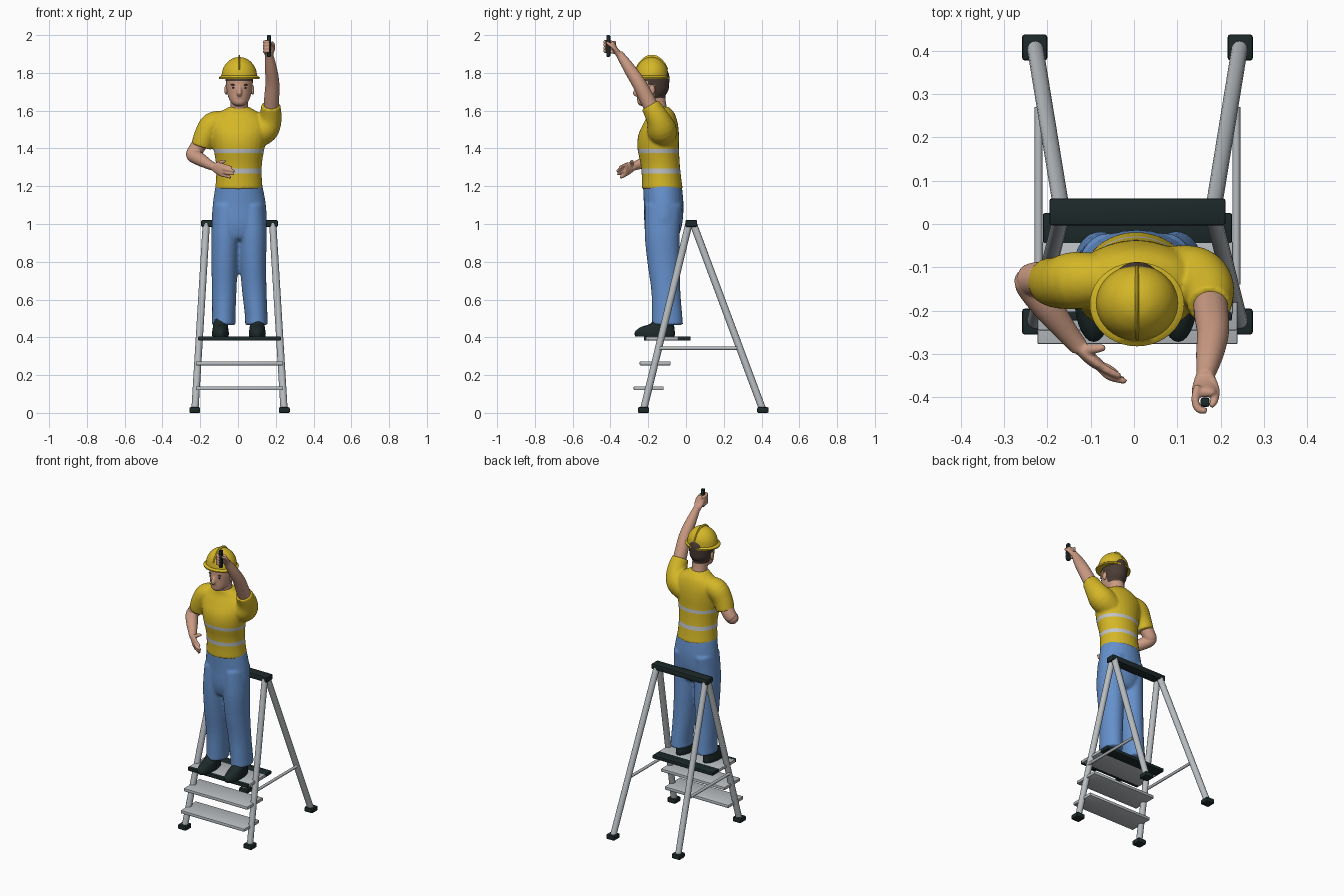
import bpy, bmesh, math
from mathutils import Vector

def mat(name, r, g, b):
    m = bpy.data.materials.new(name)
    m.diffuse_color = (r, g, b, 1)
    return m

YELLOW = mat("safety_yellow", 0.66, 0.47, 0.02)
BLUE = mat("denim_blue", 0.13, 0.28, 0.60)
SKIN = mat("skin", 0.60, 0.33, 0.23)
HAIR = mat("brown_hair", 0.07, 0.045, 0.035)
METAL = mat("aluminium", 0.48, 0.51, 0.53)
BLACK = mat("black_rubber", 0.012, 0.022, 0.022)
SILVER = mat("reflective_tape", 0.52, 0.55, 0.58)
LIP = mat("lips", 0.42, 0.17, 0.13)

def finish(name, bm, mats, angle=40):
    bmesh.ops.recalc_face_normals(bm, faces=bm.faces)
    me = bpy.data.meshes.new(name)
    bm.to_mesh(me)
    bm.free()
    for m in mats:
        me.materials.append(m)
    me.shade_smooth()
    me.set_sharp_from_angle(angle=math.radians(angle))
    ob = bpy.data.objects.new(name, me)
    bpy.context.collection.objects.link(ob)
    return ob

def box(name, c, s, m, bevel=0.004):
    bm = bmesh.new()
    bmesh.ops.create_cube(bm, size=1)
    for v in bm.verts:
        v.co = Vector(a * b + d for a, b, d in zip(v.co, s, c))
    bmesh.ops.bevel(bm, geom=bm.edges, offset=bevel, segments=2, affect='EDGES', profile=0.5)
    return finish(name, bm, [m], 30)

def blob(name, c, s, m):
    bm = bmesh.new()
    bmesh.ops.create_uvsphere(bm, u_segments=16, v_segments=10, radius=1)
    for v in bm.verts:
        v.co = Vector(a * b + d for a, b, d in zip(v.co, s, c))
    return finish(name, bm, [m])

def spline(p, sub):
    # smooth interpolation of ring positions and radii
    out = []
    for i in range(len(p) - 1):
        a, b, c, d = p[max(i - 1, 0)], p[i], p[i + 1], p[min(i + 2, len(p) - 1)]
        for k in range(sub):
            t = k / sub
            out.append([0.5 * (2 * q + (r - o) * t + (2 * o - 5 * q + 4 * r - s) * t * t
                        + (3 * q - o - 3 * r + s) * t ** 3) for o, q, r, s in zip(a, b, c, d)])
    return out + [list(p[-1])]

def loft(bm, rings, ref=None, n=28, sub=4):
    # rings are x, y, z, radius a, radius b; level rings unless ref is given
    rings = spline([r if len(r) == 5 else (*r, r[3]) for r in rings], sub)
    pos = [Vector(r[:3]) for r in rings]
    loops = []
    for i, r in enumerate(rings):
        u, w = Vector((1, 0, 0)), Vector((0, 1, 0))
        if ref:
            t = (pos[min(i + 1, len(pos) - 1)] - pos[max(i - 1, 0)]).normalized()
            u = t.cross(Vector(ref)).normalized()
            w = t.cross(u)
        loops.append([bm.verts.new(pos[i] + u * max(r[3], .001) * math.cos(2 * math.pi * k / n)
                      + w * max(r[4], .001) * math.sin(2 * math.pi * k / n)) for k in range(n)])
    for a, b in zip(loops, loops[1:]):
        for k in range(n):
            bm.faces.new((a[k], a[(k + 1) % n], b[(k + 1) % n], b[k]))
    bm.faces.new(loops[0])
    bm.faces.new(loops[-1])

def solid(name, rings, m, ref=None, n=28, sub=4):
    bm = bmesh.new()
    loft(bm, rings, ref, n, sub)
    return finish(name, bm, [m])

def fuse(name, parts, voxel, mats, cuts=(), rule=None, smooth=4):
    # melt overlapping lofts into one skin, cut it on planes and colour by rule
    bm = bmesh.new()
    for rings, ref in parts:
        loft(bm, rings, ref)
    ob = finish(name, bm, [])
    md = ob.modifiers.new("melt", 'REMESH')
    md.mode, md.voxel_size = 'VOXEL', voxel
    sm = ob.modifiers.new("soften", 'SMOOTH')
    sm.factor, sm.iterations = 0.5, smooth
    dg = bpy.context.evaluated_depsgraph_get()
    me = bpy.data.meshes.new_from_object(ob.evaluated_get(dg))
    bpy.data.objects.remove(ob)
    bm = bmesh.new()
    bm.from_mesh(me)
    for co, no in cuts:
        bmesh.ops.bisect_plane(bm, geom=bm.verts[:] + bm.edges[:] + bm.faces[:],
                               plane_co=co, plane_no=no)
    for f in bm.faces:
        f.material_index = rule(f.calc_center_median()) if rule else 0
    return finish(name, bm, mats, 60)

X, Y, Z = (1, 0, 0), (0, 1, 0), (0, 0, 1)
CX = 0.008

# step ladder
for s, side in ((-1, "left"), (1, "right")):
    for y, end in ((-0.225, "front"), (0.407, "rear")):
        solid(f"{end}_leg_{side}", [(CX + s * .236, y, .015, .019),
              (CX + s * .176, .027 + (-.012 if y < 0 else .012), 1.0, .019)], METAL, Y, 16, 1)
        box(f"{end}_foot_{side}", (CX + s * .237, y, .015), (.058, .06, .03), BLACK, .006)
    solid(f"side_brace_{side}", [(CX + s * .228, -.14, .342, .009),
          (CX + s * .228, .27, .342, .009)], METAL, Z, 12, 1)
box("top_rail", (CX, .028, 1.003), (.406, .062, .036), BLACK, .006)
box("lower_step", (CX, -.198, .13), (.462, .158, .02), METAL)
box("middle_step", (CX, -.163, .262), (.462, .164, .02), METAL)
box("platform", (CX, -.125, .394), (.44, .17, .02), METAL)
box("platform_front_edge", (CX, -.212, .394), (.436, .022, .023), BLACK)
box("platform_rear_edge", (CX, -.01, .394), (.436, .07, .022), BLACK)

# shoes
for x, name in ((-.093, "left"), (.102, "right")):
    solid("shoe_" + name, [(x, -.165, .405, .043, .104), (x, -.165, .42, .045, .107),
          (x, -.163, .435, .043, .103), (x, -.15, .455, .04, .088),
          (x, -.125, .475, .038, .06), (x, -.115, .52, .036, .05)], BLACK, sub=3)

# trousers
fuse("trousers", [
    ([(.005, -.125, 1.205, .124, .103), (.007, -.118, 1.1, .141, .105),
      (.007, -.12, 1.0, .143, .1), (.005, -.122, .93, .11, .08), (.005, -.122, .91, .06, .05)], None),
    ([(-.06, -.118, 1.1, .072, .098), (-.067, -.126, .95, .074, .093), (-.071, -.119, .8, .07, .086),
      (-.073, -.107, .65, .065, .077), (-.075, -.1, .52, .062, .08), (-.077, -.098, .465, .064, .083)], None),
    ([(.072, -.118, 1.1, .072, .098), (.078, -.126, .95, .074, .093), (.079, -.119, .8, .07, .086),
      (.086, -.107, .65, .065, .077), (.096, -.1, .52, .06, .08), (.098, -.098, .465, .061, .083)], None),
], .008, [BLUE])

# shirt with two reflective bands
def band(c):
    return int(1.268 < c.z < 1.294 or 1.376 < c.z < 1.398)

fuse("shirt", [
    ([(.005, -.125, 1.185, .126, .108), (.005, -.13, 1.25, .121, .104), (.005, -.137, 1.32, .122, .104),
      (.005, -.147, 1.40, .135, .110), (.005, -.145, 1.47, .148, .108), (.005, -.135, 1.53, .152, .092),
      (.005, -.13, 1.58, .118, .072), (.005, -.138, 1.61, .07, .058), (.005, -.142, 1.62, .055, .05)], None),
    ([(-.08, -.128, 1.54, .06), (-.135, -.13, 1.525, .066), (-.172, -.135, 1.47, .06),
      (-.194, -.132, 1.41, .055)], Y),
    ([(.08, -.125, 1.47, .075), (.14, -.13, 1.505, .078), (.17, -.15, 1.56, .062),
      (.174, -.19, 1.63, .05)], Y),
], .007, [YELLOW, SILVER], [((0, 0, z), Z) for z in (1.268, 1.294, 1.376, 1.398)], band)

# bent arm with open hand
fingers = []
for i in range(4):
    z = 1.31 - i * .017
    d = (.0, .012, .008, -.006)[i]
    fingers.append(([(-.085, -.322, z, .009), (-.06, -.338 - d, z - .005, .009),
                     (-.035 + d, -.35 - d, z - .012, .007), (-.031 + d, -.352 - d, z - .013, .003)], Z))
fuse("bent_arm", [
    ([(-.185, -.132, 1.45, .042), (-.225, -.128, 1.39, .04), (-.238, -.138, 1.365, .037),
      (-.2, -.19, 1.342, .035), (-.15, -.255, 1.313, .025), (-.125, -.285, 1.302, .021)], Z),
    ([(-.13, -.28, 1.303, .016, .022), (-.1, -.31, 1.292, .015, .034),
      (-.078, -.327, 1.285, .012, .033), (-.072, -.331, 1.284, .005, .02)], Z),
    ([(-.115, -.29, 1.31, .012), (-.092, -.288, 1.325, .011), (-.07, -.285, 1.333, .008),
      (-.066, -.284, 1.334, .004)], Z),
] + fingers, .004, [SKIN], smooth=3)

# raised arm with gripping hand
fingers = [([(.148, -.372, 1.908 + i * .017, .009), (.141, -.402, 1.912 + i * .017, .009),
             (.148, -.426, 1.914 + i * .017, .009), (.168, -.431, 1.914 + i * .017, .007)], Z)
           for i in range(4)]
fuse("raised_arm", [
    ([(.174, -.16, 1.57, .04), (.178, -.205, 1.66, .04), (.182, -.25, 1.745, .037),
      (.175, -.298, 1.82, .032), (.166, -.345, 1.89, .022), (.165, -.355, 1.905, .02)], X),
    ([(.165, -.345, 1.885, .017, .021), (.163, -.372, 1.92, .015, .028),
      (.161, -.388, 1.955, .012, .028), (.161, -.392, 1.965, .006, .02)], X),
    ([(.178, -.36, 1.91, .012), (.188, -.385, 1.935, .01), (.184, -.41, 1.955, .009),
      (.176, -.42, 1.962, .006)], X),
] + fingers, .004, [SKIN], smooth=3)
box("handheld_tool", (.164, -.411, 1.9425), (.021, .021, .115), BLACK, .005)

# head, hair by position
def hair(c):
    return int(c.z > 1.758 or (c.y > -.168 and c.z > 1.668) or (c.y > -.2 and c.z > 1.735))

fuse("head", [
    ([(.007, -.218, 1.625, .02, .022), (.007, -.212, 1.637, .038, .043), (.007, -.195, 1.66, .054, .064),
      (.007, -.178, 1.70, .066, .082), (.007, -.175, 1.74, .071, .086), (.007, -.173, 1.79, .071, .084),
      (.007, -.175, 1.84, .05, .06), (.007, -.175, 1.855, .02, .02)], None),
    ([(.005, -.135, 1.55, .052), (.006, -.15, 1.62, .047), (.007, -.16, 1.70, .048)], X),
    ([(.007, -.252, 1.735, .008), (.007, -.262, 1.71, .011), (.007, -.267, 1.692, .014),
      (.007, -.258, 1.683, .01)], X),
], .005, [SKIN, HAIR],
    [((0, 0, z), Z) for z in (1.758, 1.668, 1.735)] + [((0, y, 0), Y) for y in (-.168, -.2)], hair, 3)
for s, side in ((-1, "left"), (1, "right")):
    blob("ear_" + side, (.007 + s * .07, -.18, 1.71), (.009, .016, .026), SKIN)
    blob("eyebrow_" + side, (.007 + s * .029, -.25, 1.737), (.017, .006, .004), HAIR)
    blob("eye_" + side, (.007 + s * .028, -.249, 1.721), (.011, .005, .0045), BLACK)
blob("mouth", (.007, -.254, 1.664), (.018, .005, .005), LIP)

# hard hat: dome, brim, crown ridge
solid("helmet_dome", [(.007, -.183, 1.772, .095, .088), (.007, -.182, 1.795, .093, .086),
      (.007, -.181, 1.825, .085, .08), (.007, -.181, 1.855, .065, .062),
      (.007, -.181, 1.877, .035, .033), (.007, -.181, 1.884, .002, .002)], YELLOW, n=40)
solid("helmet_brim", [(.007, -.185, 1.768, .107, .096), (.007, -.185, 1.776, .109, .097),
      (.007, -.184, 1.786, .094, .087)], YELLOW, n=40, sub=1)
solid("helmet_ridge", [(.007, -.257, 1.815, .012, .005), (.007, -.24, 1.848, .012, .005),
      (.007, -.21, 1.876, .012, .005), (.007, -.181, 1.884, .012, .005), (.007, -.152, 1.876, .012, .005),
      (.007, -.122, 1.848, .012, .005), (.007, -.105, 1.815, .012, .005)], YELLOW, X, 12)
